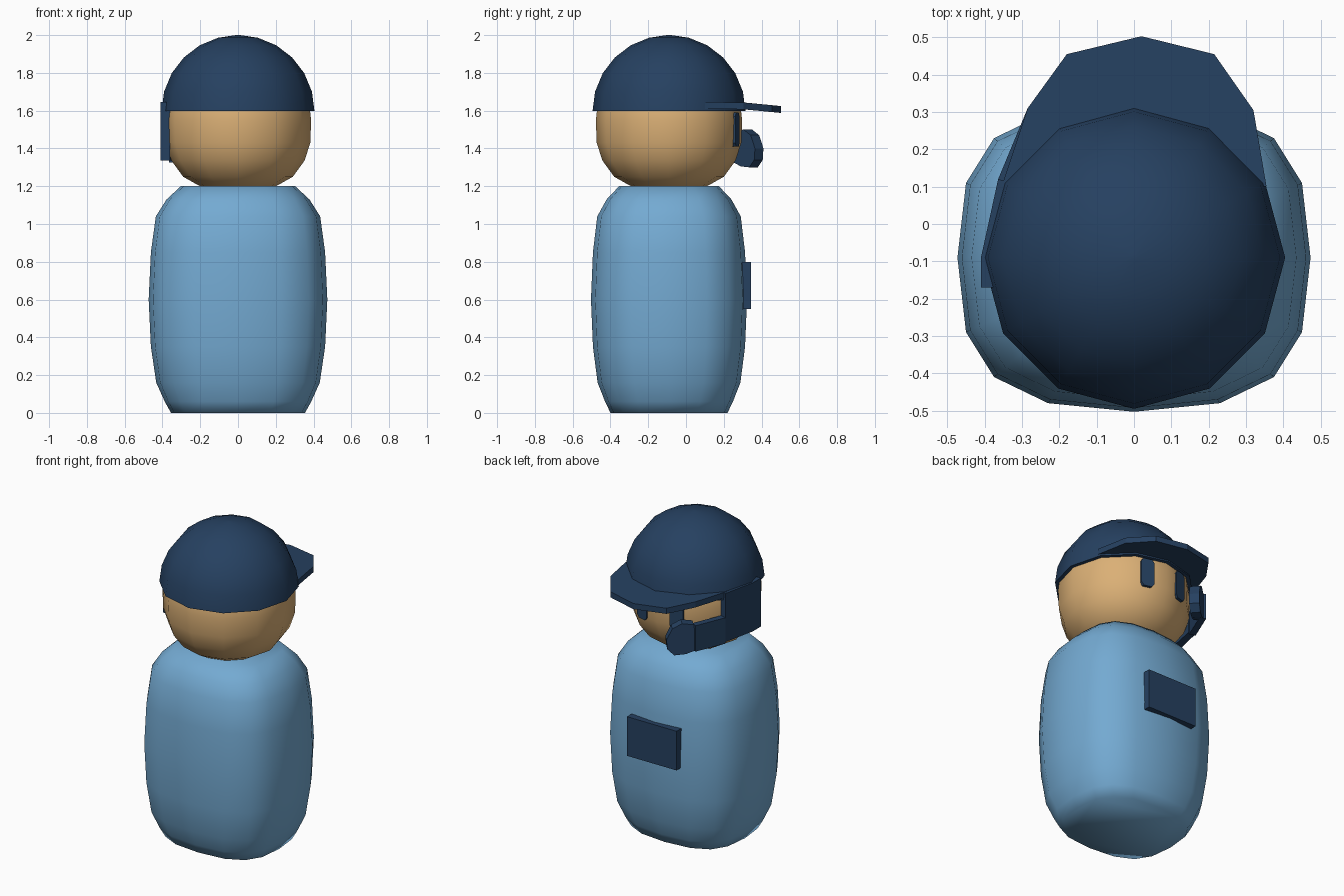
import bpy, bmesh, math
from mathutils import Vector

if "Cube" in bpy.data.objects:
    bpy.data.objects.remove(bpy.data.objects["Cube"])

CY = -0.09  # y of the figure's vertical axis


def material(name, rgb):
    m = bpy.data.materials.new(name)
    m.diffuse_color = (*rgb, 1)
    m.use_nodes = True
    m.node_tree.nodes["Principled BSDF"].inputs["Base Color"].default_value = m.diffuse_color
    return m


BLUE = material("light_blue", (0.174, 0.402, 0.644))
SKIN = material("tan_skin", (0.708, 0.434, 0.181))
NAVY = material("navy", (0.019, 0.052, 0.118))


def finish(name, bm, mat, smooth=None):
    bmesh.ops.recalc_face_normals(bm, faces=bm.faces)
    me = bpy.data.meshes.new(name)
    bm.to_mesh(me)
    bm.free()
    me.materials.append(mat)
    ob = bpy.data.objects.new(name, me)
    bpy.context.collection.objects.link(ob)
    if smooth is not None:
        bpy.ops.object.select_all(action='DESELECT')
        ob.select_set(True)
        bpy.context.view_layer.objects.active = ob
        bpy.ops.object.shade_smooth_by_angle(angle=math.radians(smooth))
    return ob


def loft(name, outline, levels, mat, smooth):
    """Stack scaled copies of an outline at (z, scale) levels and cap the ends."""
    bm = bmesh.new()
    rings = [[bm.verts.new((x * s, y * s + CY, z)) for x, y in outline] for z, s in levels]
    n = len(outline)
    for a, b in zip(rings, rings[1:]):
        for i in range(n):
            j = (i + 1) % n
            bm.faces.new((a[i], a[j], b[j], b[i]))
    bm.faces.new(rings[0])
    bm.faces.new(rings[-1])
    return finish(name, bm, mat, smooth)


def prism(name, base, offset, mat, smooth=None):
    """Extrude a 3D polygon along an offset."""
    bm = bmesh.new()
    off = Vector(offset)
    a = [bm.verts.new(p) for p in base]
    b = [bm.verts.new(Vector(p) + off) for p in base]
    n = len(a)
    for i in range(n):
        j = (i + 1) % n
        bm.faces.new((a[i], a[j], b[j], b[i]))
    bm.faces.new(a)
    bm.faces.new(b)
    return finish(name, bm, mat, smooth)


# Body: rounded-square cross-section with sixteen sides
quarter = [(0.473, 0), (0.45, 0.2), (0.375, 0.32), (0.23, 0.39)]
half = quarter + [(0, 0.413)] + [(-x, y) for x, y in quarter[:0:-1]]
body_outline = half + [(-x, -y) for x, y in half]
loft("body", body_outline,
     [(0, 0.75), (0.06, 0.82), (0.16, 0.915), (0.35, 0.975), (0.6, 1), (0.85, 0.975),
      (1.04, 0.92), (1.13, 0.8), (1.2, 0.64)], BLUE, 180)

# Head and cap: twelve-sided rounds
circle = [(math.sin(i * math.pi / 6), math.cos(i * math.pi / 6)) for i in range(12)]
loft("head", circle,
     [(1.19, 0.18), (1.205, 0.21), (1.25, 0.29), (1.335, 0.352), (1.43, 0.383),
      (1.55, 0.387), (1.66, 0.375), (1.8, 0.28)], SKIN, 180)
dome = [(1.597 + 0.403 * math.sin(math.radians(a)), 0.405 * math.cos(math.radians(a)))
        for a in range(0, 90, 15)] + [(2.0, 0.01)]
loft("cap_dome", circle, dome, NAVY, 50)

# Cap brim: sloping down toward its tip
brim = [(-0.355, 0.1, 1.61), (-0.285, 0.31, 1.607), (-0.18, 0.455, 1.593), (0.02, 0.503, 1.588),
        (0.215, 0.455, 1.593), (0.32, 0.305, 1.607), (0.355, 0.1, 1.61)]
prism("cap_brim", brim, (0, 0, 0.036), NAVY)

# Eyes: thin plates with clipped corners, laid against the front facets of the head
for side, label in ((1, "right"), (-1, "left")):
    pts = []
    for u, v in ((-.04, -.07), (-.025, -.09), (.025, -.09), (.04, -.07),
                 (.04, .07), (.025, .09), (-.025, .09), (-.04, .07)):
        x = 0.122 + u
        pts.append((side * x, 0.305 - 0.268 * x, 1.5 + v))
    prism(label + "_eye", pts, (0, -0.05, 0), NAVY)

# Chest badge
prism("chest_badge", [(-0.175, 0.345, 0.55), (0.175, 0.345, 0.55),
                      (0.175, 0.345, 0.8), (-0.175, 0.345, 0.8)], (0, -0.06, 0), NAVY)

# Headset: ear panel, boom arm and microphone on the left side
ear = [(-0.41, -0.17), (-0.41, -0.09), (-0.364, 0.12), (-0.32, 0.11), (-0.36, -0.09), (-0.36, -0.17)]
prism("headset_ear_panel", [(x, y, 1.335) for x, y in ear], (0, 0, 0.31), NAVY)
arm = [(-0.364, 0.12), (-0.285, 0.31), (-0.25, 0.29), (-0.325, 0.11)]
prism("headset_arm", [(x, y, 1.325) for x, y in arm], (0, 0, 0.165), NAVY)
mic = [(0, 1.33), (0.02, 1.49), (0.08, 1.5), (0.13, 1.47), (0.16, 1.4),
       (0.155, 1.34), (0.12, 1.3), (0.06, 1.305)]
prism("microphone", [(-0.285 + 0.85 * t, 0.29 + 0.75 * t, z) for t, z in mic],
      (0.04, -0.045, 0), NAVY)
